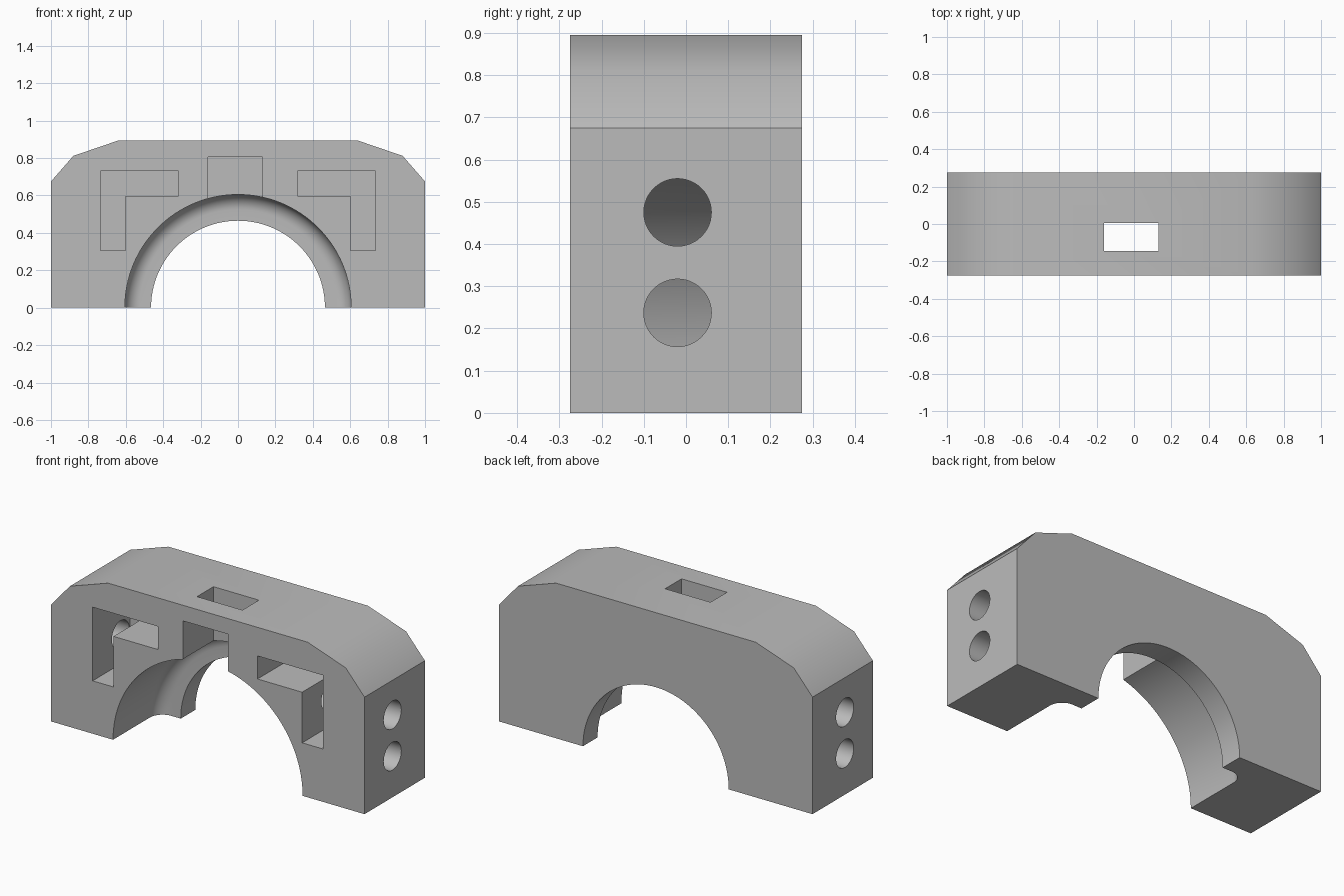
import bpy, bmesh, math
from mathutils import Vector

if "Cube" in bpy.data.objects:
    bpy.data.objects.remove(bpy.data.objects["Cube"])

gray = bpy.data.materials.new("plain gray")
gray.diffuse_color = (0.5, 0.5, 0.5, 1)
gray.use_nodes = True
gray.node_tree.nodes["Principled BSDF"].inputs["Base Color"].default_value = gray.diffuse_color


def finish(bm, name):
    bmesh.ops.remove_doubles(bm, verts=bm.verts, dist=1e-5)
    bmesh.ops.recalc_face_normals(bm, faces=bm.faces)
    me = bpy.data.meshes.new(name)
    bm.to_mesh(me)
    bm.free()
    ob = bpy.data.objects.new(name, me)
    bpy.context.collection.objects.link(ob)
    me.materials.append(gray)
    return ob


def prism(name, points, y0, y1):
    """Extrude an x-z outline from y0 to y1."""
    bm = bmesh.new()
    face = bm.faces.new([bm.verts.new((x, y0, z)) for x, z in points])
    new = bmesh.ops.extrude_face_region(bm, geom=[face])["geom"]
    bmesh.ops.translate(bm, vec=(0, y1 - y0, 0),
                        verts=[v for v in new if isinstance(v, bmesh.types.BMVert)])
    return finish(bm, name)


def rect(x0, x1, z0, z1):
    return [(x0, z0), (x1, z0), (x1, z1), (x0, z1)]


def side_hole(name, x0, x1, z):
    """Round hole running along x."""
    bm = bmesh.new()
    rings = []
    for x in (x0, x1):
        rings.append([bm.verts.new((x, -0.02 + 0.08 * math.cos(a), z + 0.08 * math.sin(a)))
                      for a in (2 * math.pi * i / 48 for i in range(48))])
        bm.faces.new(rings[-1])
    for i in range(48):
        j = (i + 1) % 48
        bm.faces.new((rings[0][i], rings[0][j], rings[1][j], rings[1][i]))
    return finish(bm, name)


def bore(name, profile, steps=128):
    """Spin a (radius, y) profile about the y axis and cap both ends."""
    bm = bmesh.new()
    rings = [[bm.verts.new((r * math.cos(a), y, r * math.sin(a)))
              for a in (2 * math.pi * i / steps for i in range(steps))] for r, y in profile]
    for p, q in zip(rings, rings[1:]):
        for i in range(steps):
            j = (i + 1) % steps
            bm.faces.new((p[i], p[j], q[j], q[i]))
    bm.faces.new(rings[0])
    bm.faces.new(rings[-1])
    return finish(bm, name)


# Arched block with stepped shoulders
half = [(1, 0), (1, 0.675), (0.88, 0.812), (0.637, 0.895)]
body = prism("arch_block", half + [(-x, z) for x, z in reversed(half)], -0.275, 0.275)

# Stepped bore: wide front, rounded inner corner, narrow rear lip
R, r, lip, fil = 0.605, 0.465, 0.142, 0.08
corner = [(R - fil + fil * math.cos(a), lip - fil + fil * math.sin(a))
          for a in (math.pi / 2 * i / 10 for i in range(11))]
cutters = [bore("bore_cutter", [(R, -0.4)] + corner + [(r, lip), (r, 0.4)])]

# L-shaped front pockets
for s, name in ((-1, "left"), (1, "right")):
    pts = [(0.735, 0.305), (0.735, 0.73), (0.317, 0.73), (0.317, 0.597), (0.602, 0.597), (0.602, 0.305)]
    cutters.append(prism(name + "_pocket_cutter", [(s * x, z) for x, z in pts], -0.4, 0.065))

# Centre pocket and top slot
cutters.append(prism("centre_pocket_cutter", rect(-0.16, 0.13, 0.4, 0.805), -0.4, 0.005))
cutters.append(prism("top_slot_cutter", rect(-0.16, 0.13, 0.7, 1.1), -0.145, 0.005))

# Side holes: right pair opens into the bore, left pair ends in the pocket
for z in (0.237, 0.475):
    cutters.append(side_hole("right_hole_cutter", 0.15, 1.1, z))
    cutters.append(side_hole("left_hole_cutter", -1.1, -0.66, z))

bpy.context.view_layer.objects.active = body
for c in cutters:
    m = body.modifiers.new("cut", "BOOLEAN")
    m.operation, m.solver, m.object = "DIFFERENCE", "EXACT", c
    bpy.ops.object.modifier_apply(modifier=m.name)
    bpy.data.objects.remove(c)

# Smooth curves, sharp corners
bpy.ops.object.select_all(action="DESELECT")
body.select_set(True)
bpy.ops.object.shade_smooth_by_angle(angle=math.radians(30))
